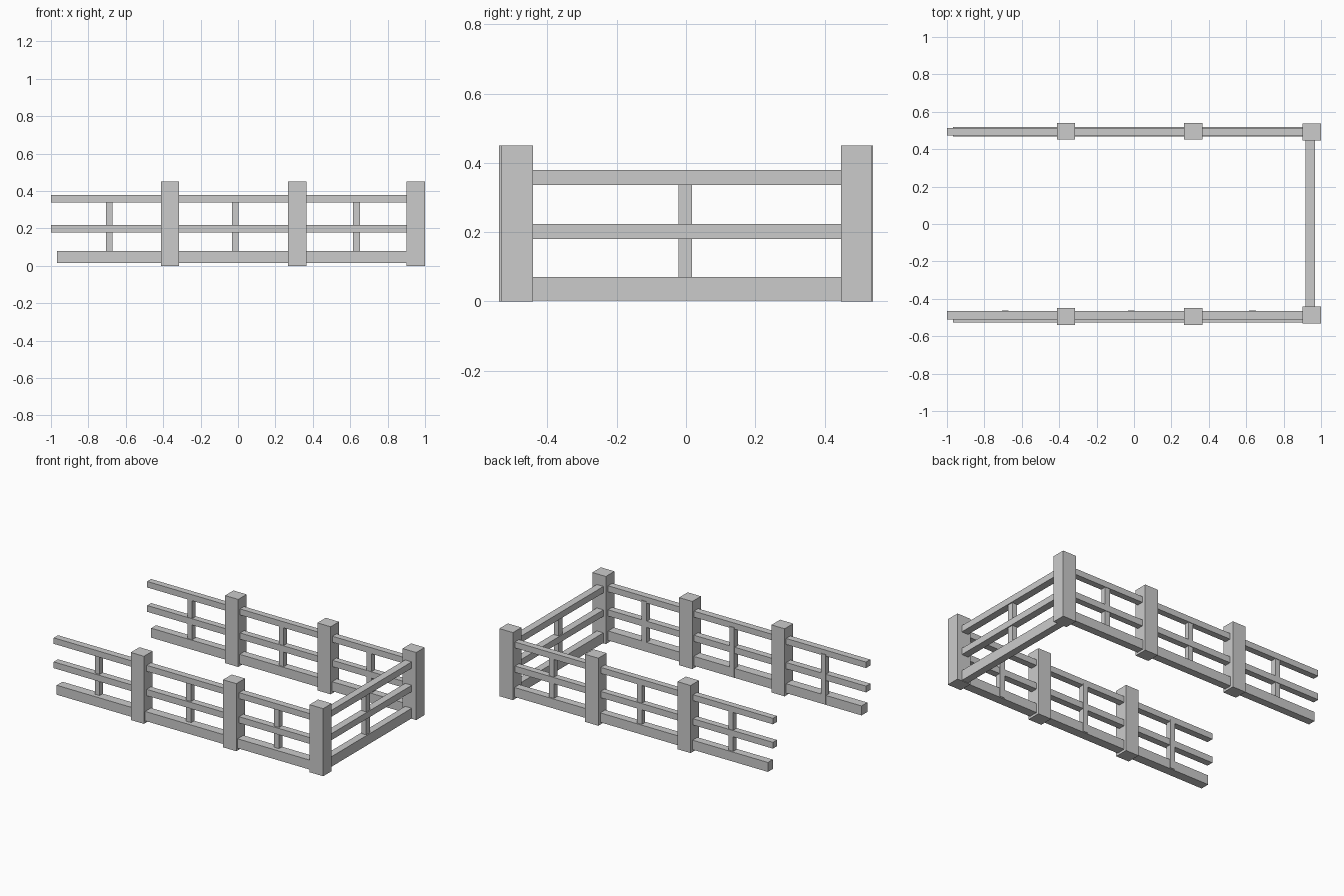
import bpy

if "Cube" in bpy.data.objects:
    bpy.data.objects.remove(bpy.data.objects["Cube"])


def box(name, x, y, z):
    """Box from (min, max) ranges on each axis."""
    bpy.ops.mesh.primitive_cube_add(size=1)
    o = bpy.context.object
    o.name = name
    pairs = (x, y, z)
    for v in o.data.vertices:
        v.co = [p[1] if c > 0 else p[0] for c, p in zip(v.co, pairs)]
    return o


# Per long side: mid post, corner post, upper rails, bottom rail, baluster depth
sides = {
    "front": ((-0.54, -0.449), (-0.532, -0.442), (-0.511, -0.466),
              (-0.527, -0.466), (-0.499, -0.462)),
    "back": ((0.452, 0.54), (0.447, 0.536), (0.472, 0.514),
             (0.468, 0.519), (0.475, 0.51)),
}

for side, (mid_y, corner_y, rail_y, base_y, bal_y) in sides.items():
    # Posts
    for i, x in enumerate([(-0.412, -0.315), (0.268, 0.366)]):
        box(f"{side}_post_{i + 1}", x, mid_y, (0, 0.45))
    box(f"{side}_corner_post", (0.9, 1.0), corner_y, (0, 0.45))

    # Horizontal rails, open at the left end
    box(f"{side}_top_rail", (-1.0, 0.93), rail_y, (0.339, 0.379))
    box(f"{side}_middle_rail", (-1.0, 0.93), rail_y, (0.177, 0.219))
    box(f"{side}_bottom_rail", (-0.967, 0.93), base_y, (0.015, 0.078))

    # Slim uprights between the posts
    for i, x in enumerate([(-0.705, -0.67), (-0.032, 0.004), (0.616, 0.652)]):
        box(f"{side}_upright_{i + 1}", x, bal_y, (0.02, 0.35))

# Right end panel joining the corner posts
end_y = (-0.47, 0.47)
box("end_top_rail", (0.918, 0.967), end_y, (0.336, 0.379))
box("end_middle_rail", (0.918, 0.967), end_y, (0.18, 0.223))
box("end_bottom_rail", (0.918, 0.967), end_y, (0.003, 0.07))
box("end_upright", (0.925, 0.96), (-0.022, 0.018), (0.02, 0.35))
